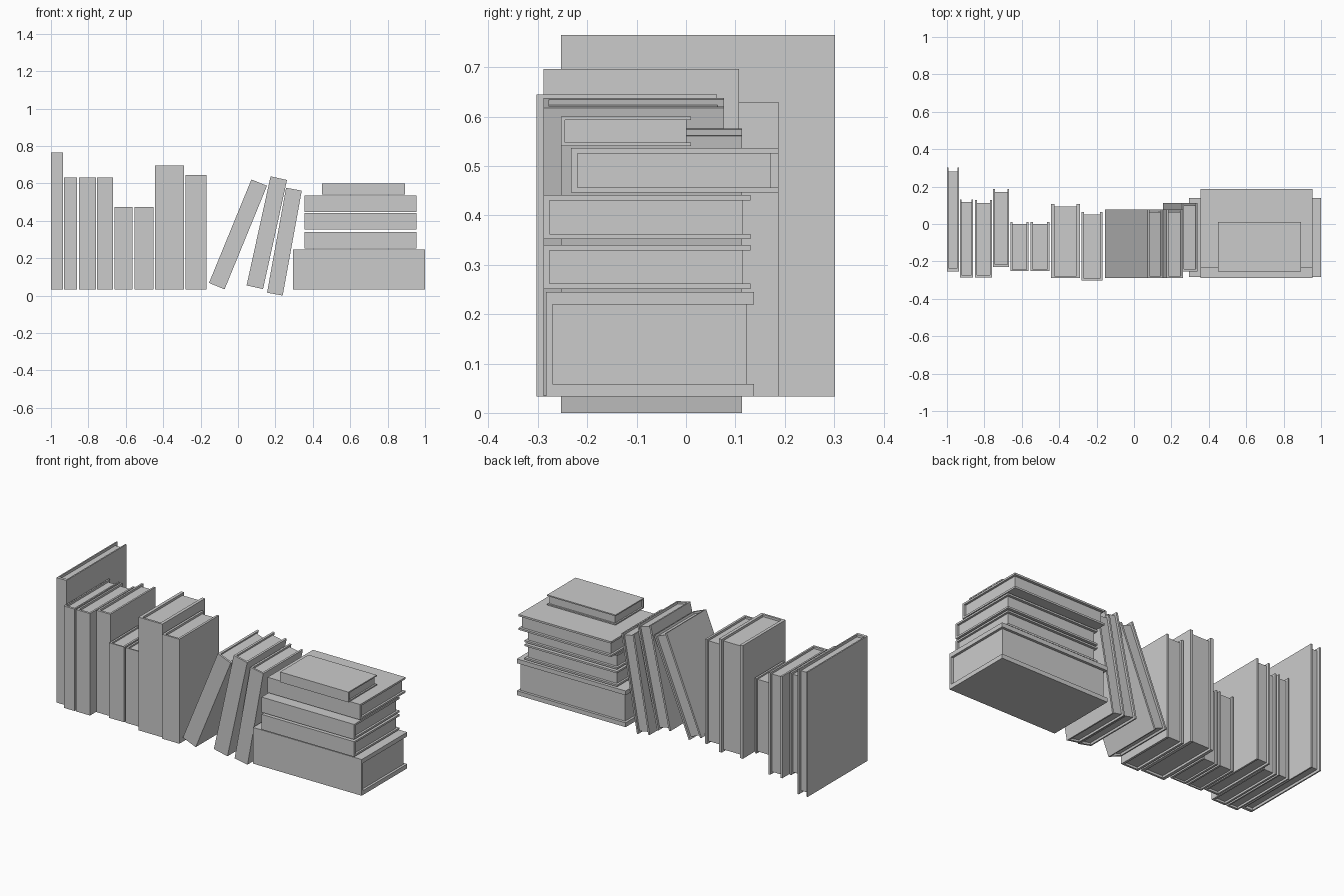
import bpy, bmesh
from math import radians
from mathutils import Vector

cube = bpy.data.objects.get("Cube")
if cube:
    bpy.data.objects.remove(cube)

grey = bpy.data.materials.new("plain grey")
grey.use_nodes = True
grey.diffuse_color = (0.6, 0.6, 0.6, 1)
grey.node_tree.nodes["Principled BSDF"].inputs["Base Color"].default_value = (0.6, 0.6, 0.6, 1)


def prism(name, outline, height, center, tilt):
    """Extrude a thickness/depth outline along the book height, then place it."""
    bm = bmesh.new()
    face = bm.faces.new([bm.verts.new((x, y, -height / 2)) for x, y in outline])
    top = bmesh.ops.extrude_face_region(bm, geom=[face])["geom"]
    bmesh.ops.translate(bm, vec=(0, 0, height),
                        verts=[v for v in top if isinstance(v, bmesh.types.BMVert)])
    bmesh.ops.recalc_face_normals(bm, faces=bm.faces)
    mesh = bpy.data.meshes.new(name)
    bm.to_mesh(mesh)
    bm.free()
    mesh.materials.append(grey)
    obj = bpy.data.objects.new(name, mesh)
    obj.location = center
    obj.rotation_euler.y = radians(tilt)
    bpy.context.collection.objects.link(obj)


def book(name, thick, y0, y1, height, x, z, tilt=0):
    """Spine faces -y; the boards overhang the page block on three edges."""
    depth, t, d = y1 - y0, thick / 2, (y1 - y0) / 2
    board, spine, lip = thick * 0.12, depth * 0.031, depth * 0.036
    center = Vector((x, (y0 + y1) / 2, z))
    i, s = t - board, -d + spine
    # Folded cover: two boards and a spine
    prism(name + "_cover", [(-t, -d), (t, -d), (t, d), (i, d), (i, s), (-i, s), (-i, d), (-t, d)],
          height, center, tilt)
    # Page block
    prism(name + "_pages", [(-i, s), (i, s), (i, d - lip), (-i, d - lip)],
          height * 0.96, center, tilt)


# Upright books: left x, right x, front y, back y, top z
base = 0.033
upright = [
    (-1.0, -0.935, -0.253, 0.302, 0.765),
    (-0.93, -0.86, -0.285, 0.132, 0.63),
    (-0.85, -0.76, -0.285, 0.127, 0.63),
    (-0.755, -0.667, -0.23, 0.187, 0.63),
    (-0.66, -0.563, -0.25, 0.01, 0.473),
    (-0.553, -0.453, -0.25, 0.01, 0.473),
    (-0.443, -0.288, -0.289, 0.107, 0.696),
    (-0.28, -0.168, -0.303, 0.063, 0.645),
]
for n, (x0, x1, y0, y1, top) in enumerate(upright, 1):
    book(f"upright_book_{n}", x1 - x0, y0, y1, top - base, (x0 + x1) / 2, (top + base) / 2)

# Leaning books: thickness, front y, back y, height, centre x, centre z, tilt
leaning = [
    (0.09, -0.289, 0.077, 0.598, 0.0, 0.327, 22.3),
    (0.09, -0.289, 0.077, 0.597, 0.154, 0.336, 12.4),
    (0.085, -0.253, 0.113, 0.57, 0.248, 0.288, 10.3),
]
for n, spec in enumerate(leaning, 1):
    book(f"leaning_book_{n}", *spec)

# Stacked books: left x, right x, front y, back y, bottom z, top z
stacked = [
    (0.295, 1.0, -0.283, 0.138, 0.033, 0.245),
    (0.355, 0.955, -0.289, 0.131, 0.251, 0.34),
    (0.355, 0.955, -0.289, 0.131, 0.352, 0.441),
    (0.355, 0.955, -0.233, 0.187, 0.446, 0.536),
    (0.45, 0.893, -0.253, 0.01, 0.54, 0.6),
]
for n, (x0, x1, y0, y1, z0, z1) in enumerate(stacked, 1):
    book(f"stacked_book_{n}", z1 - z0, y0, y1, x1 - x0, (x0 + x1) / 2, (z0 + z1) / 2, 90)
